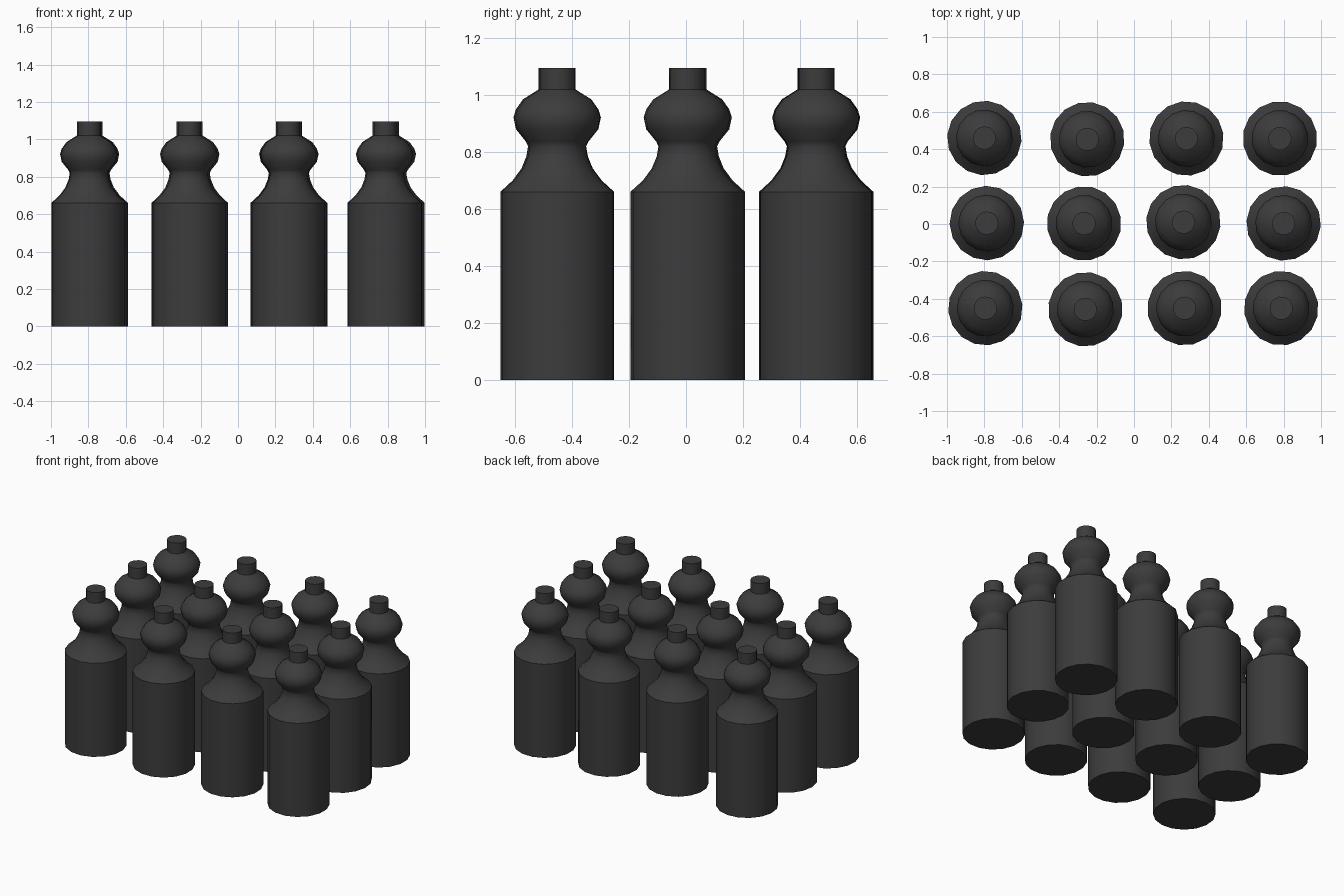
import bpy, bmesh, math, random

if "Cube" in bpy.data.objects:
    bpy.data.objects.remove(bpy.data.objects["Cube"])

random.seed(4)
SIDES = 16

# Half-profile of a bottle: radius, height
PROFILE = [(0.199, 0), (0.199, 0.66), (0.155, 0.70), (0.123, 0.743), (0.106, 0.785),
           (0.1, 0.82), (0.108, 0.837), (0.143, 0.88), (0.152, 0.922), (0.143, 0.95),
           (0.118, 0.985), (0.062, 1.02), (0.062, 1.095)]

# Slightly uneven placement, row by row
CENTRES = [(-0.80, 0.46), (-0.25, 0.453), (0.28, 0.457), (0.78, 0.457),
           (-0.787, 0.005), (-0.267, 0.003), (0.264, 0.01), (0.80, 0.003),
           (-0.795, -0.45), (-0.26, -0.456), (0.27, -0.45), (0.787, -0.45)]

glass = bpy.data.materials.new("dark_glass")
glass.diffuse_color = (0.045, 0.045, 0.045, 1)
glass.use_nodes = True
glass.node_tree.nodes["Principled BSDF"].inputs["Base Color"].default_value = glass.diffuse_color


def bottle_mesh():
    bm = bmesh.new()
    rings = [[bm.verts.new((r * math.cos(2 * math.pi * i / SIDES),
                            r * math.sin(2 * math.pi * i / SIDES), z))
              for i in range(SIDES)] for r, z in PROFILE]
    for a, b in zip(rings, rings[1:]):
        for i in range(SIDES):
            j = (i + 1) % SIDES
            bm.faces.new((a[i], a[j], b[j], b[i]))
    # Base and mouth caps
    bm.faces.new(rings[0][::-1])
    bm.faces.new(rings[-1])
    mesh = bpy.data.meshes.new("bottle")
    bm.to_mesh(mesh)
    bm.free()
    mesh.materials.append(glass)
    return mesh


# Twelve bottles sharing one mesh
mesh = bottle_mesh()
for n, (x, y) in enumerate(CENTRES, 1):
    ob = bpy.data.objects.new(f"bottle_{n}", mesh)
    ob.location = (x, y, 0)
    ob.rotation_euler.z = random.uniform(0, 2 * math.pi)
    bpy.context.collection.objects.link(ob)

# Smooth shading, crisp rims
bpy.context.view_layer.objects.active = ob
ob.select_set(True)
for p in mesh.polygons:
    p.use_smooth = True
mesh.set_sharp_from_angle(angle=math.radians(40))
